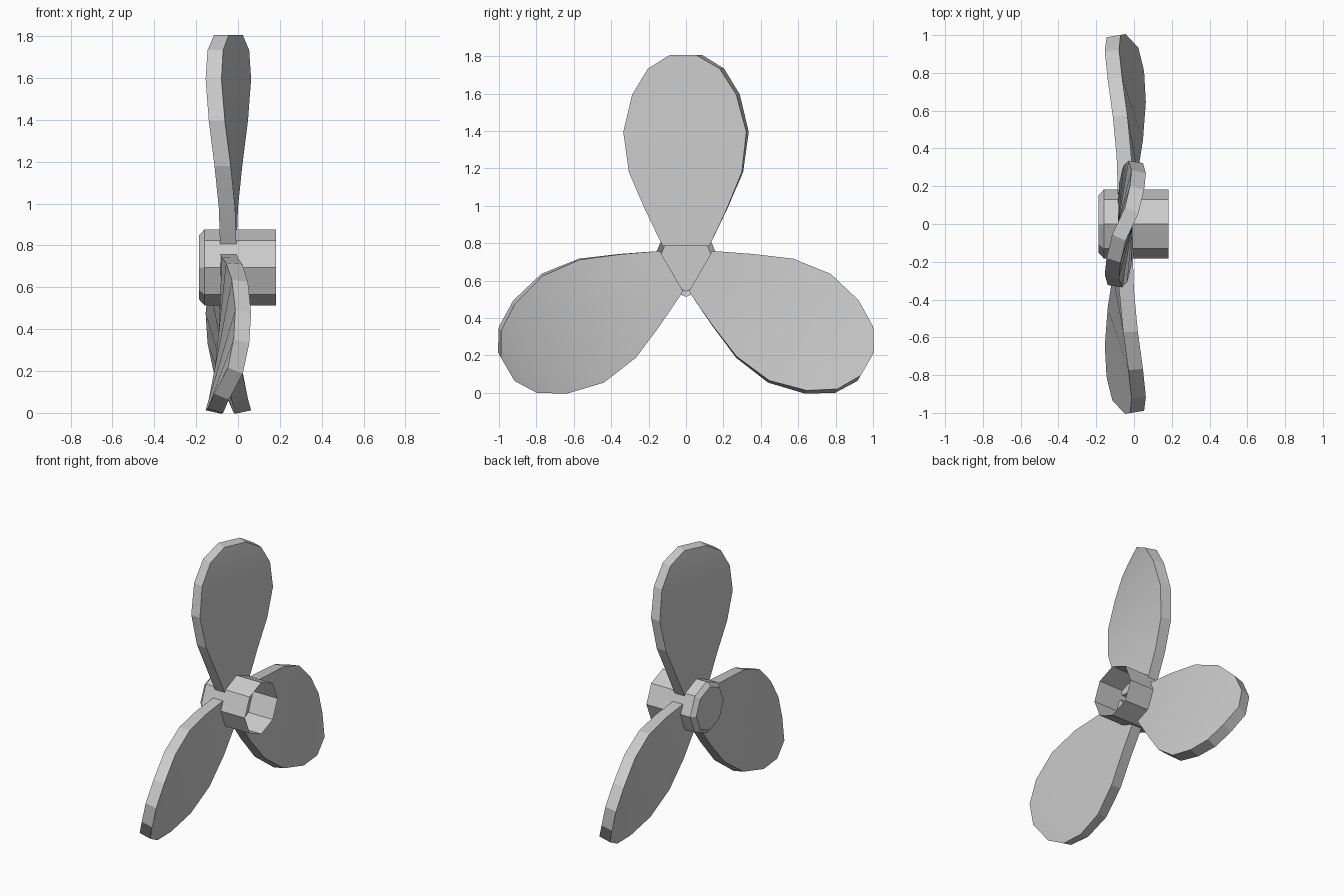
import bpy, bmesh, math
from mathutils import Matrix, Vector

if "Cube" in bpy.data.objects:
    bpy.data.objects.remove(bpy.data.objects["Cube"])

CENTER = Vector((0, 0, 0.695))
metal = bpy.data.materials.new("grey metal")
metal.diffuse_color = (0.6, 0.6, 0.6, 1)
metal.use_nodes = True
metal.node_tree.nodes["Principled BSDF"].inputs["Base Color"].default_value = metal.diffuse_color


def finish(bm, name, angle):
    bmesh.ops.translate(bm, verts=bm.verts, vec=CENTER)
    mesh = bpy.data.meshes.new(name)
    bm.to_mesh(mesh)
    bm.free()
    mesh.materials.append(metal)
    obj = bpy.data.objects.new(name, mesh)
    bpy.context.collection.objects.link(obj)
    bpy.ops.object.select_all(action='DESELECT')
    obj.select_set(True)
    bpy.context.view_layer.objects.active = obj
    bpy.ops.object.shade_smooth_by_angle(angle=math.radians(angle))


# Blade stations: distance from the shaft, half width, twist in degrees
STATIONS = [(0.09, 0.125, 0), (0.285, 0.218, 1.8), (0.485, 0.302, 5.2),
            (0.70, 0.329, 9.5), (0.90, 0.278, 14.3), (1.038, 0.192, 18),
            (1.11, 0.072, 25)]
THICKNESS = 0.078


def blade(name, turn):
    bm = bmesh.new()
    rings = []
    for dist, half, twist in STATIONS:
        a = math.radians(twist)
        chord = Vector((math.sin(a), math.cos(a), 0)) * (half / math.cos(a))
        normal = Vector((math.cos(a), -math.sin(a), 0)) * THICKNESS / 2
        mid = Vector((-0.046, 0, dist))
        rings.append([bm.verts.new(mid + c * chord + n * normal)
                      for c, n in ((-1, -1), (1, -1), (1, 1), (-1, 1))])
    for low, high in zip(rings, rings[1:]):
        for i in range(4):
            j = (i + 1) % 4
            bm.faces.new((low[i], low[j], high[j], high[i]))
    bm.faces.new(rings[0][::-1])
    bm.faces.new(rings[-1])
    bmesh.ops.recalc_face_normals(bm, faces=bm.faces)
    bm.transform(Matrix.Rotation(math.radians(turn), 4, 'X'))
    finish(bm, name, 13)


for name, turn in (("top_blade", 0), ("left_blade", 120), ("right_blade", 240)):
    blade(name, turn)

# Hub: thin eight-sided tube, open at +x, with a chamfered closed end at -x
bm = bmesh.new()
rings = []
for x, r in ((-0.187, 0.152), (-0.16, 0.182), (0.182, 0.182)):
    rings.append([bm.verts.new((x, r * math.sin(k * math.pi / 4),
                                r * math.cos(k * math.pi / 4)))
                  for k in range(8)])
for a, b in zip(rings, rings[1:]):
    for i in range(8):
        j = (i + 1) % 8
        bm.faces.new((a[i], b[i], b[j], a[j]))
bm.faces.new(rings[0])
bmesh.ops.recalc_face_normals(bm, faces=bm.faces)
finish(bm, "hub", 20)
